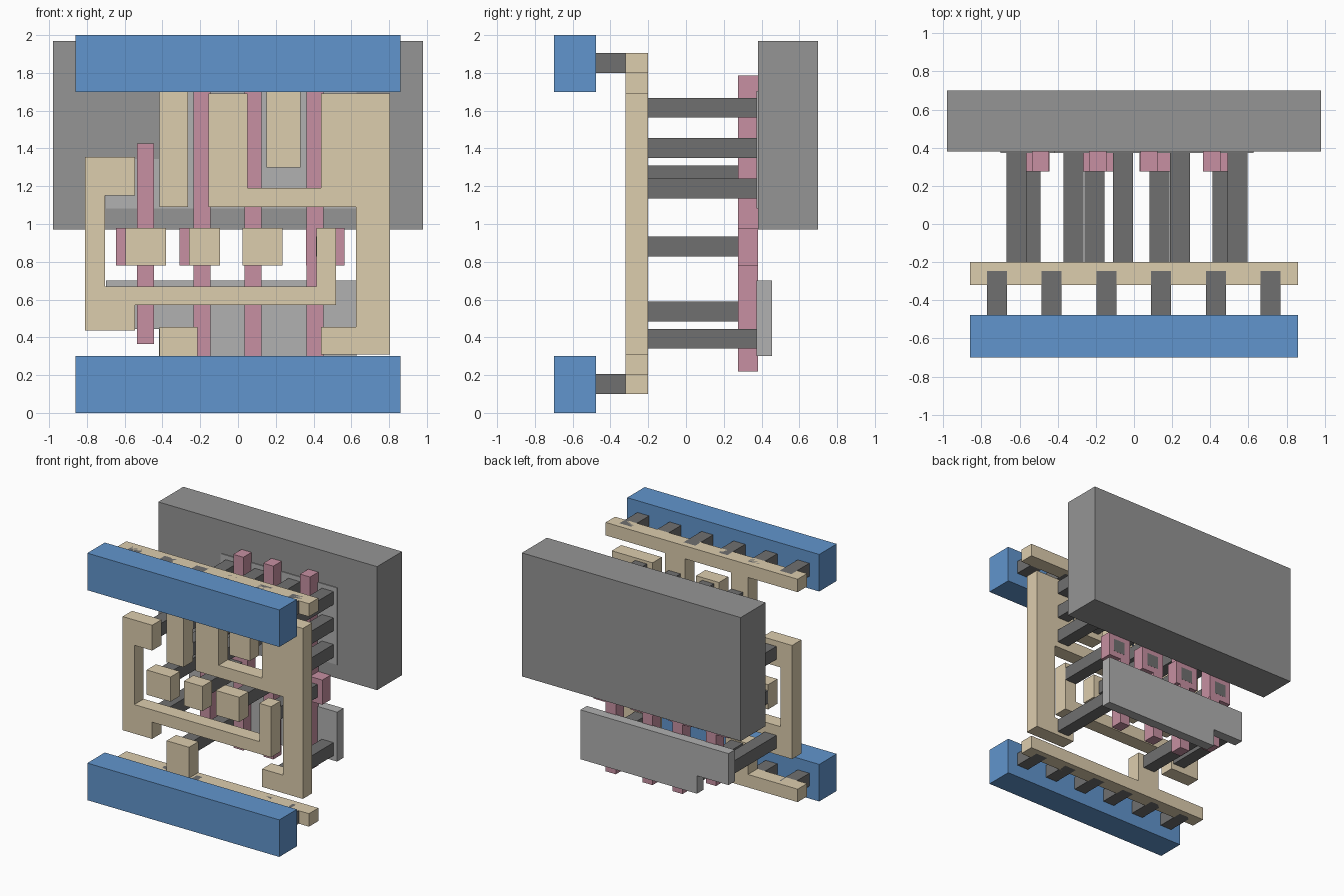
import bpy, bmesh


def material(name, rgb):
    m = bpy.data.materials.new(name)
    m.diffuse_color = (*rgb, 1)
    return m


BLUE = material("rail_blue", (0.12, 0.30, 0.61))
TAN = material("wire_tan", (0.72, 0.61, 0.42))
PINK = material("gate_pink", (0.57, 0.28, 0.36))
DARK = material("contact_grey", (0.16, 0.16, 0.16))
MID = material("well_grey", (0.30, 0.30, 0.30))
LIGHT = material("diffusion_grey", (0.44, 0.44, 0.44))


def plate(name, outline, y0, y1, mat):
    """Extrude an x-z outline from y0 to y1."""
    bm = bmesh.new()
    face = bm.faces.new([bm.verts.new((x, y0, z)) for x, z in outline])
    new = bmesh.ops.extrude_face_region(bm, geom=[face])["geom"]
    verts = [g for g in new if isinstance(g, bmesh.types.BMVert)]
    bmesh.ops.translate(bm, vec=(0, y1 - y0, 0), verts=verts)
    bmesh.ops.recalc_face_normals(bm, faces=bm.faces)
    me = bpy.data.meshes.new(name)
    bm.to_mesh(me)
    bm.free()
    me.materials.append(mat)
    ob = bpy.data.objects.new(name, me)
    bpy.context.collection.objects.link(ob)
    return ob


def rect(x0, x1, z0, z1):
    return [(x0, z0), (x1, z0), (x1, z1), (x0, z1)]


def box(name, x0, x1, z0, z1, y, mat):
    return plate(name, rect(x0, x1, z0, z1), *y, mat)


# Depth range of each layer
RAIL, STUB, WIRE = (-0.70, -0.476), (-0.476, -0.246), (-0.32, -0.20)
CONTACT, GATE = (-0.245, 0.381), (0.275, 0.38)
DIFFUSION, WELL = (0.373, 0.455), (0.38, 0.70)
C = 0.105  # contact width

# Supply rails with their short stubs
for side, z0, z1, s in (("lower", 0, 0.30, 0.10), ("upper", 1.70, 2.0, 1.80)):
    box(side + "_rail", -0.86, 0.86, z0, z1, RAIL, BLUE)
    for i in range(6):
        x = -0.719 + i * 0.287
        box(side + "_rail_stub", x - C / 2, x + C / 2, s, s + C, STUB, DARK)

# Tan wiring strips with straps
plate("lower_strip", [(-0.86, 0.10), (0.86, 0.10), (0.86, 0.205), (-0.215, 0.205),
                      (-0.215, 0.455), (-0.415, 0.455), (-0.415, 0.205), (-0.86, 0.205)], *WIRE, TAN)
plate("upper_strip", [(-0.86, 1.905), (-0.86, 1.80), (-0.415, 1.80), (-0.415, 1.09),
                      (-0.265, 1.09), (-0.265, 1.80), (0.15, 1.80), (0.15, 1.30),
                      (0.33, 1.30), (0.33, 1.80), (0.86, 1.80), (0.86, 1.905)], *WIRE, TAN)

# Tan signal wires
plate("left_wire", [(-0.81, 0.435), (-0.545, 0.435), (-0.545, 0.57), (0.52, 0.57),
                    (0.52, 0.98), (0.415, 0.98), (0.415, 0.67), (-0.705, 0.67),
                    (-0.705, 1.15), (-0.545, 1.15), (-0.545, 1.355), (-0.81, 1.355)], *WIRE, TAN)
plate("right_wire", [(-0.155, 1.09), (0.625, 1.09), (0.625, 0.455), (0.44, 0.455),
                     (0.44, 0.31), (0.805, 0.31), (0.805, 1.69), (0.44, 1.69),
                     (0.44, 1.19), (0.05, 1.19), (0.05, 1.69), (-0.155, 1.69)], *WIRE, TAN)
for x0, x1 in ((-0.595, -0.38), (-0.26, -0.095), (0.025, 0.235)):
    box("input_pad", x0, x1, 0.78, 0.98, WIRE, TAN)

# Pink gates: a bar with a wider pad, and a contact to the wiring
# (bar left, pad left, contact left, bottom, top)
for x, p, c, z0, z1 in ((-0.535, -0.645, -0.595, 0.365, 1.425),
                        (-0.235, -0.31, -0.26, 0.22, 1.785),
                        (0.034, 0.03, 0.08, 0.22, 1.785),
                        (0.363, 0.361, 0.413, 0.22, 1.785)):
    r, q = x + 0.09, max(p + 0.202, x + 0.092)
    plate("gate", [(x, z0), (r, z0), (r, 0.78), (q, 0.78), (q, 0.98), (r, 0.98),
                   (r, z1), (x, z1), (x, 0.98), (p, 0.98), (p, 0.78), (x, 0.78)], *GATE, PINK)
    box("gate_contact", c, c + C, 0.828, 0.828 + C, CONTACT, DARK)

# Contacts between wiring and diffusion: left edge -> bottom edges
for x, rows in ((-0.67, (0.485, 1.205)),
                (-0.37, (0.34, 1.135, 1.35, 1.563)),
                (-0.11, (1.135, 1.35, 1.563)),
                (0.19, (1.35, 1.563)),
                (0.49, (0.34, 1.135, 1.35, 1.563))):
    for z in rows:
        box("diffusion_contact", x, x + C, z, z + C, CONTACT, DARK)

# Stepped diffusion slabs and the large well block
plate("lower_diffusion", [(-0.70, 0.445), (-0.417, 0.445), (-0.417, 0.30),
                          (0.627, 0.30), (0.627, 0.70), (-0.70, 0.70)], *DIFFUSION, LIGHT)
plate("upper_diffusion", [(-0.70, 1.083), (0.627, 1.083), (0.627, 1.705),
                          (-0.417, 1.705), (-0.417, 1.345), (-0.70, 1.345)], *DIFFUSION, LIGHT)
box("well_block", -0.98, 0.98, 0.97, 1.97, WELL, MID)
